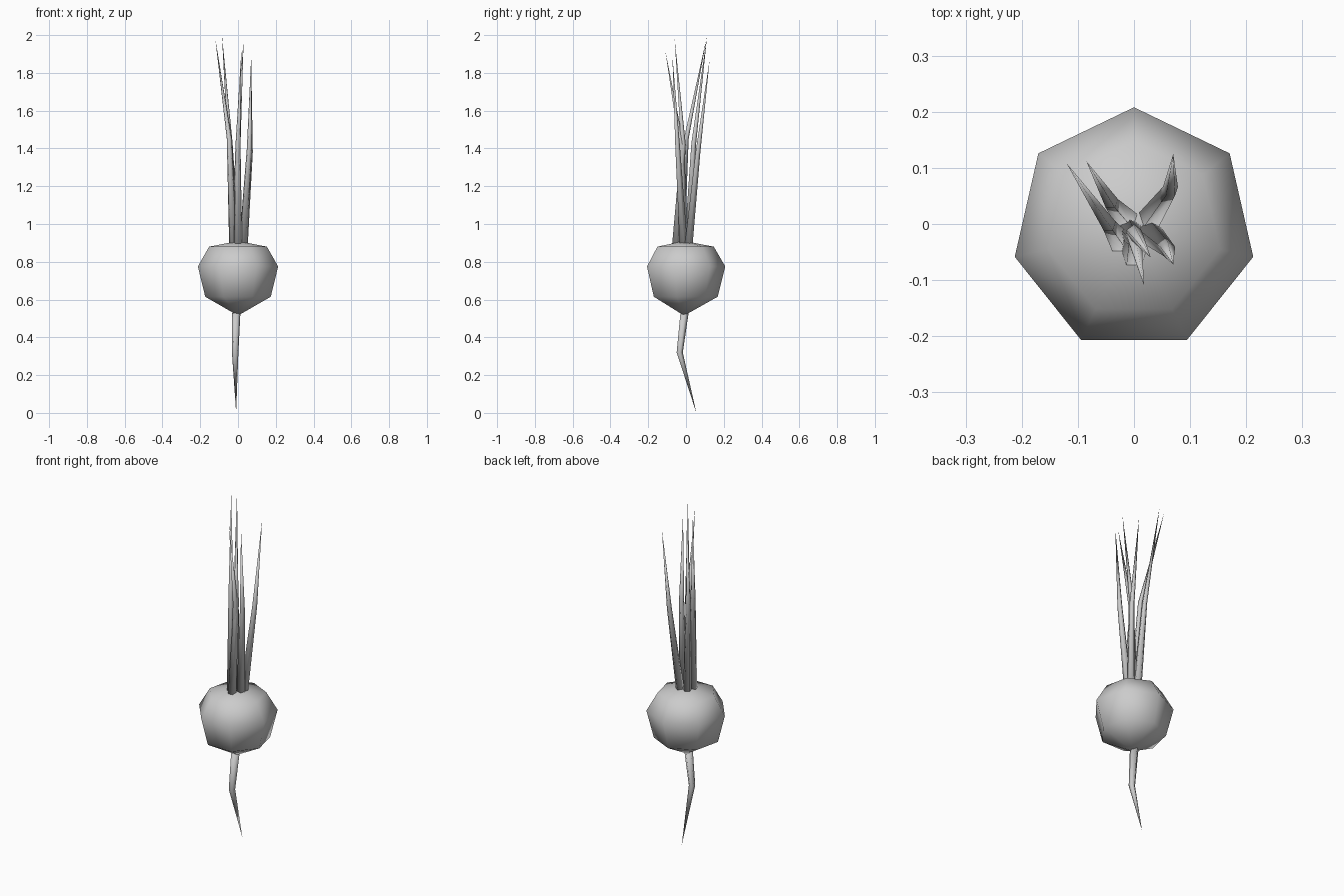
import bpy, bmesh, math
from mathutils import Vector

if "Cube" in bpy.data.objects:
    bpy.data.objects.remove(bpy.data.objects["Cube"])

grey = bpy.data.materials.new("plain_grey")
grey.use_nodes = True
COLOUR = (0.6, 0.6, 0.6, 1)
grey.diffuse_color = COLOUR
grey.node_tree.nodes["Principled BSDF"].inputs["Base Color"].default_value = COLOUR


def loft(name, rings, sides, turn=math.pi / 2):
    """Skin horizontal rings (x, y, z, radius); a zero radius makes a tip."""
    bm = bmesh.new()
    loops = []
    for x, y, z, r in rings:
        if r == 0:
            loops.append([bm.verts.new((x, y, z))] * sides)
            continue
        loops.append([bm.verts.new((x + r * math.cos(turn + math.tau * i / sides),
                                    y + r * math.sin(turn + math.tau * i / sides), z))
                      for i in range(sides)])
    for a, b in zip(loops, loops[1:]):
        for i in range(sides):
            j = (i + 1) % sides
            bm.faces.new(list(dict.fromkeys((a[i], a[j], b[j], b[i]))))
    bmesh.ops.holes_fill(bm, edges=bm.edges[:])
    bmesh.ops.recalc_face_normals(bm, faces=bm.faces[:])
    for f in bm.faces:
        f.smooth = True
    mesh = bpy.data.meshes.new(name)
    bm.to_mesh(mesh)
    bm.free()
    mesh.materials.append(grey)
    obj = bpy.data.objects.new(name, mesh)
    bpy.context.collection.objects.link(obj)
    return obj


# Seven-sided bulb
bulb_profile = [(0.515, 0), (0.615, 0.178), (0.775, 0.218), (0.88, 0.157), (0.91, 0)]
loft("bulb", [(0, -0.01, z, r) for z, r in bulb_profile], 7)

# Bent tap root
loft("root", [(-0.01, -0.01, 0.53, 0.024), (-0.015, -0.035, 0.32, 0.018),
              (-0.01, 0.055, 0, 0)], 5)

# Bent leaf stalks: base, bend and tip of each
stalks = [
    ((-0.025, -0.03), (-0.046, 0.0, 1.45), (-0.12, 0.108, 1.98)),
    ((-0.015, 0.01), (-0.042, 0.04, 1.43), (-0.085, 0.112, 2.0)),
    ((0.03, 0.012), (0.065, 0.062, 1.38), (0.07, 0.125, 1.87)),
    ((-0.01, -0.01), (0.0, -0.025, 1.42), (0.018, -0.11, 1.92)),
    ((0.028, -0.015), (0.06, -0.045, 1.4), (0.07, -0.072, 1.89)),
    ((0.0, -0.055), (0.0, -0.015, 1.42), (0.03, -0.06, 1.98)),
]
for n, (base, bend, tip) in enumerate(stalks, 1):
    loft(f"leaf_stalk_{n}", [(*base, 0.89, 0.023), (*bend, 0.014), (*tip, 0)], 5)
